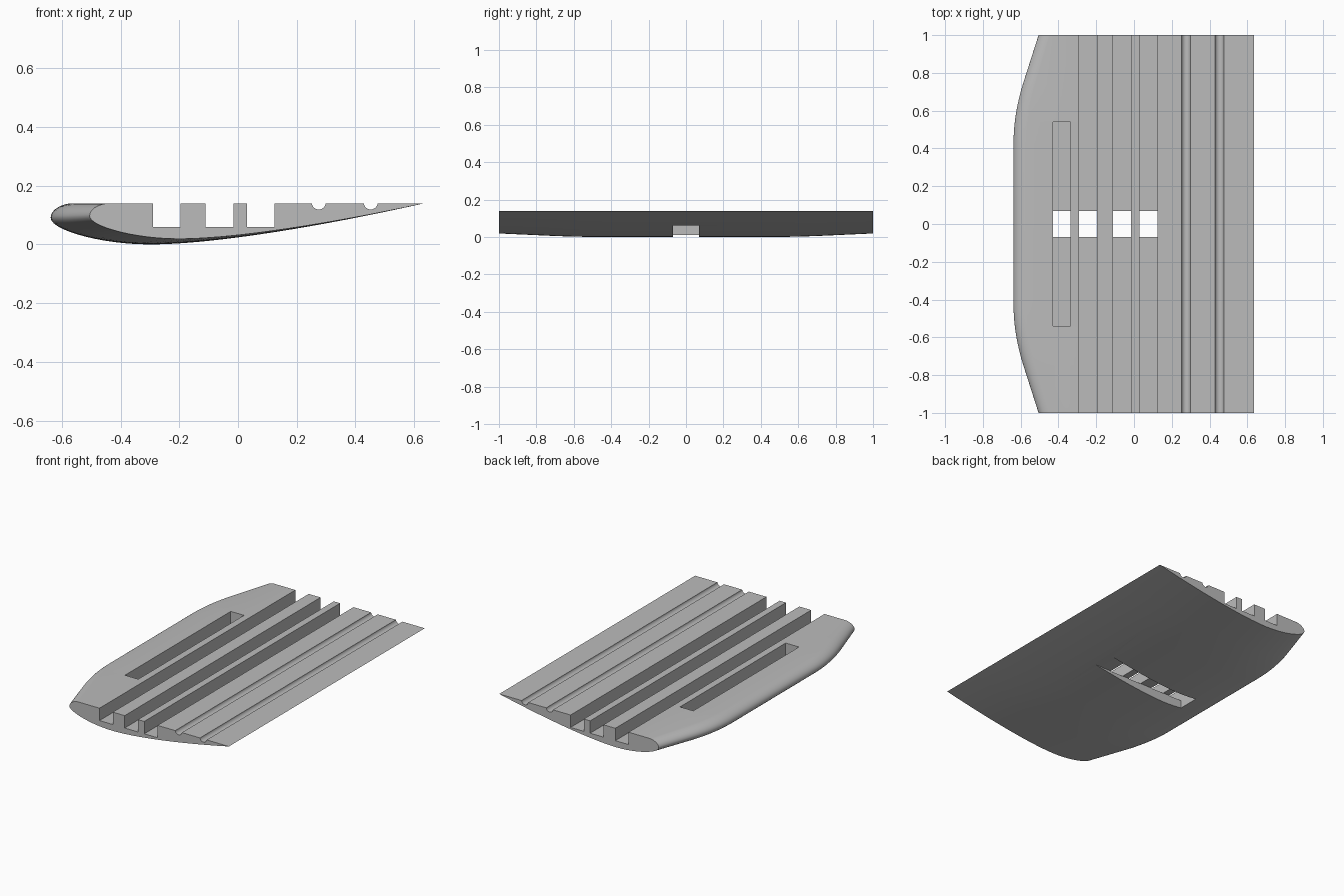
import bpy, bmesh, math
from mathutils import Vector
from mathutils.geometry import interpolate_bezier

if "Cube" in bpy.data.objects:
    bpy.data.objects.remove(bpy.data.objects["Cube"])

TOP, TAIL, FLOOR = 0.14, 0.635, 0.06

grey = bpy.data.materials.new("plain grey")
grey.use_nodes = True
colour = (0.5, 0.5, 0.5, 1)
grey.diffuse_color = colour
grey.node_tree.nodes["Principled BSDF"].inputs["Base Color"].default_value = colour


def curve(*pts, n=14):
    return interpolate_bezier(*[Vector((x, 0, z)) for x, z in pts], n)


# Half-aerofoil section: rounded nose, curved belly, sharp tail
nose_top = curve((-0.57, TOP), (-0.61, 0.135), (-0.638, 0.115), (-0.638, 0.09))
nose_low = curve((-0.638, 0.09), (-0.638, 0.05), (-0.47, 0), (-0.3, 0))
belly = curve((-0.3, 0), (-0.08, 0), (0.3, 0.065), (TAIL, TOP), n=24)
section = nose_top + nose_low[1:] + belly[1:]


def chord_scale(y):
    """Nose sweeps back along a curve, then a straight line, towards each end."""
    a = max(abs(y) - 0.42, 0)
    bend = 0.33
    back = 0.32 * (a * a / (2 * bend) if a < bend else a - bend / 2)
    return 1 - back / (TAIL + 0.638)


def make_object(name, bm):
    bmesh.ops.recalc_face_normals(bm, faces=bm.faces)
    mesh = bpy.data.meshes.new(name)
    bm.to_mesh(mesh)
    bm.free()
    mesh.materials.append(grey)
    obj = bpy.data.objects.new(name, mesh)
    bpy.context.collection.objects.link(obj)
    return obj


# Wing body lofted through the scaled sections
half = [0.42 + 0.33 * i / 8 for i in range(9)] + [1]
bm = bmesh.new()
rings = []
for y in [-h for h in reversed(half)] + half:
    k = chord_scale(y)
    depth = 1 - 1.3 * (1 - k)
    rings.append([bm.verts.new((TAIL + (p.x - TAIL) * k, y, TOP + (p.z - TOP) * depth))
                  for p in section])
n = len(section)
for a, b in zip(rings, rings[1:]):
    for i in range(n):
        j = (i + 1) % n
        bm.faces.new((a[i], a[j], b[j], b[i]))
bm.faces.new(rings[0])
bm.faces.new(rings[-1])
body = make_object("wing_body", bm)


def box_cutter(name, x0, x1, y, z0, z1):
    bm = bmesh.new()
    bmesh.ops.create_cube(bm, size=1)
    for v in bm.verts:
        v.co = (x1 if v.co.x > 0 else x0, y if v.co.y > 0 else -y, z1 if v.co.z > 0 else z0)
    return make_object(name, bm)


def rod_cutter(name, x, radius):
    bm = bmesh.new()
    bmesh.ops.create_cone(bm, cap_ends=True, segments=32, radius1=radius, radius2=radius, depth=2.4)
    for v in bm.verts:
        v.co = (x + v.co.x, v.co.z, TOP + 0.003 + v.co.y)
    return make_object(name, bm)


# Pocket, three square grooves, two round grooves and the slot underneath
cutters = [box_cutter("pocket_cutter", -0.43, -0.335, 0.54, FLOOR, 0.3)]
for x0, x1 in ((-0.29, -0.195), (-0.11, -0.015), (0.03, 0.125)):
    cutters.append(box_cutter("groove_cutter", x0, x1, 1.2, FLOOR, 0.3))
for x in (0.275, 0.452):
    cutters.append(rod_cutter("round_groove_cutter", x, 0.024))
cutters.append(box_cutter("belly_slot_cutter", -0.43, 0.5, 0.07, -0.2, FLOOR + 0.001))

bpy.context.view_layer.objects.active = body
for c in cutters:
    c.hide_render = True
    m = body.modifiers.new(c.name, "BOOLEAN")
    m.operation, m.solver, m.object = "DIFFERENCE", "EXACT", c
    bpy.ops.object.modifier_apply(modifier=m.name)
    bpy.data.objects.remove(c)

# Smooth skin with crisp groove edges
bpy.ops.object.select_all(action="DESELECT")
body.select_set(True)
bpy.ops.object.shade_smooth_by_angle(angle=math.radians(30))
